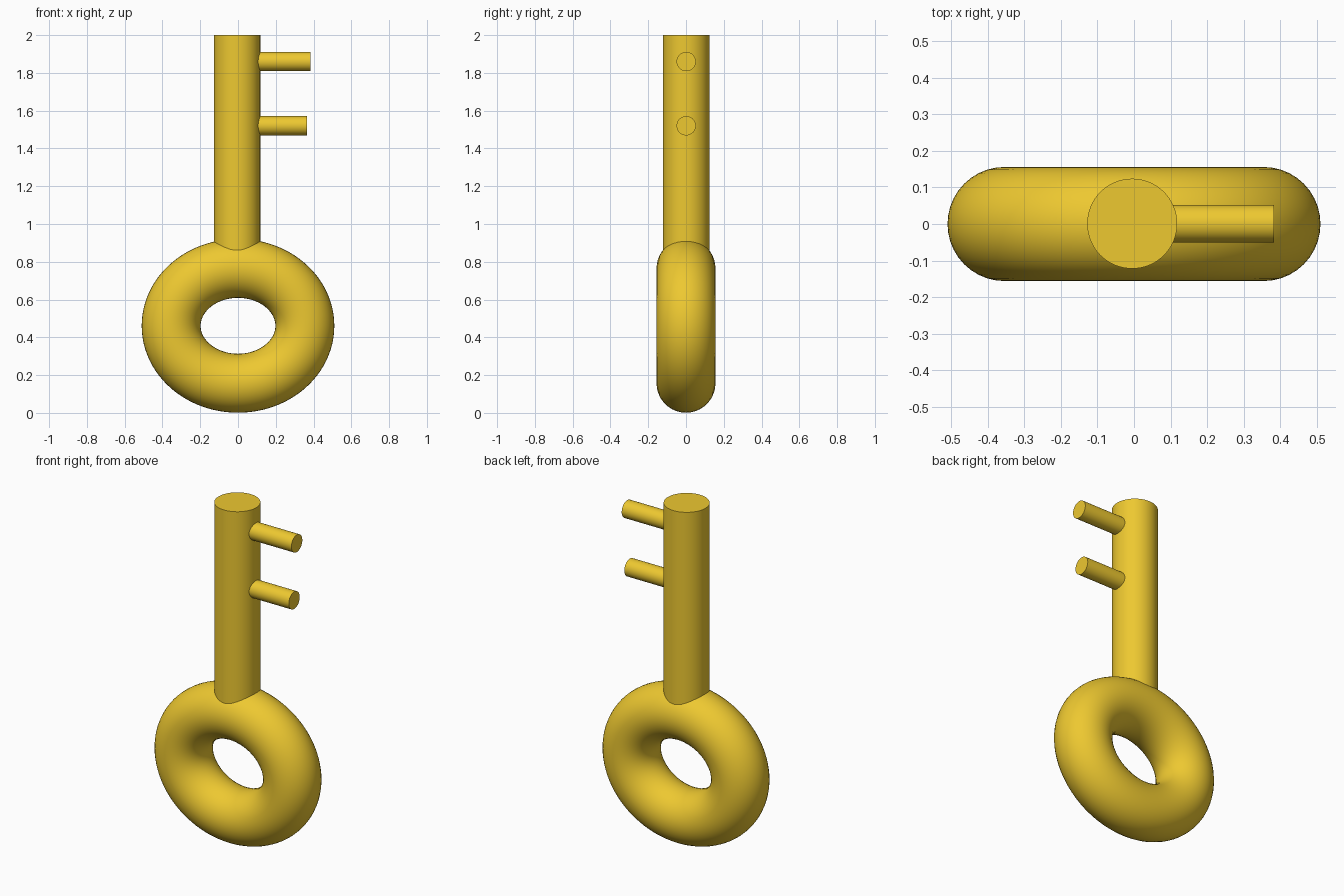
import bpy, bmesh
from math import sin, cos, pi, radians, hypot
from mathutils import Vector

if "Cube" in bpy.data.objects:
    bpy.data.objects.remove(bpy.data.objects["Cube"])

gold = bpy.data.materials.new("gold")
gold.diffuse_color = (0.85, 0.58, 0.03, 1)
gold.use_nodes = True
gold.node_tree.nodes["Principled BSDF"].inputs["Base Color"].default_value = gold.diffuse_color


def finish(obj):
    obj.data.materials.append(gold)
    bpy.ops.object.select_all(action='DESELECT')
    obj.select_set(True)
    bpy.context.view_layer.objects.active = obj
    bpy.ops.object.shade_smooth_by_angle(angle=radians(40))


def rod(name, start, end, radius, sides=64):
    start, end = Vector(start), Vector(end)
    axis = end - start
    bpy.ops.mesh.primitive_cylinder_add(
        vertices=sides, radius=radius, depth=axis.length,
        location=(start + end) / 2,
        rotation=axis.to_track_quat('Z', 'Y').to_euler())
    obj = bpy.context.object
    obj.name = name
    finish(obj)


def oval_ring(name, center_z, half_x, half_z, tube, segs=96, sides=40):
    # round tube swept along an ellipse in the XZ plane
    bm = bmesh.new()
    loops = []
    for i in range(segs):
        a = 2 * pi * i / segs
        nx, nz = half_z * cos(a), half_x * sin(a)
        length = hypot(nx, nz)
        loop = []
        for j in range(sides):
            b = 2 * pi * j / sides
            r = tube * cos(b) / length
            loop.append(bm.verts.new((half_x * cos(a) + nx * r,
                                      tube * sin(b),
                                      center_z + half_z * sin(a) + nz * r)))
        loops.append(loop)
    for i in range(segs):
        p, q = loops[i], loops[(i + 1) % segs]
        for j in range(sides):
            k = (j + 1) % sides
            bm.faces.new((p[j], q[j], q[k], p[k]))
    bmesh.ops.recalc_face_normals(bm, faces=bm.faces)
    mesh = bpy.data.meshes.new(name)
    bm.to_mesh(mesh)
    bm.free()
    obj = bpy.data.objects.new(name, mesh)
    bpy.context.collection.objects.link(obj)
    finish(obj)


# Handle ring
oval_ring("key_bow", 0.461, 0.354, 0.304, 0.156)

# Shaft, ending inside the ring tube
rod("key_shaft", (-0.005, 0.001, 0.77), (-0.005, 0.001, 2.0), 0.123)

# Teeth
for name, z, tip in (("upper_tooth", 1.86, 0.383), ("lower_tooth", 1.52, 0.366)):
    rod(name, (0.02, 0.001, z), (tip, 0.001, z), 0.051, 48)
